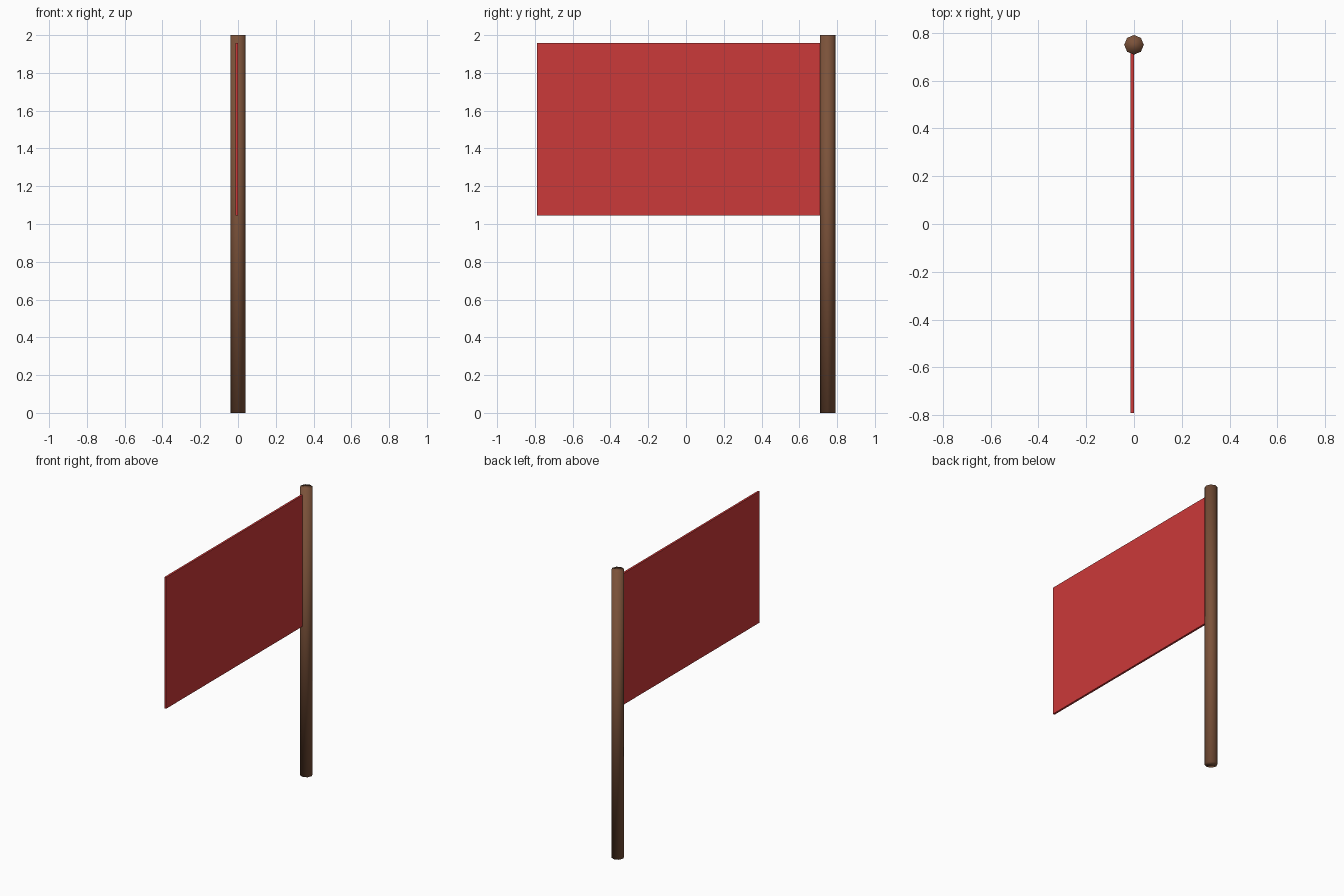
import bpy

if "Cube" in bpy.data.objects:
    bpy.data.objects.remove(bpy.data.objects["Cube"])


def material(name, color):
    m = bpy.data.materials.new(name)
    m.diffuse_color = (*color, 1)
    m.use_nodes = True
    m.node_tree.nodes["Principled BSDF"].inputs["Base Color"].default_value = m.diffuse_color
    return m


wood = material("brown wood", (0.20, 0.085, 0.042))
cloth = material("red cloth", (0.60, 0.041, 0.041))

# Pole: eight-sided cylinder, smooth all over including the caps
bpy.ops.mesh.primitive_cylinder_add(vertices=8, radius=0.041, depth=2,
                                    location=(0, 0.75, 1))
pole = bpy.context.object
pole.name = "pole"
pole.data.materials.append(wood)
bpy.ops.object.shade_smooth()

# Flag: thin flat panel, its inner edge set into the pole
x0, x1 = -0.014, 0.0
y0, y1 = -0.79, 0.73
z0, z1 = 1.046, 1.958
bpy.ops.mesh.primitive_cube_add(
    size=1, location=((x0 + x1) / 2, (y0 + y1) / 2, (z0 + z1) / 2))
flag = bpy.context.object
flag.name = "flag"
flag.scale = (x1 - x0, y1 - y0, z1 - z0)
bpy.ops.object.transform_apply(location=False, rotation=False, scale=True)
flag.data.materials.append(cloth)
